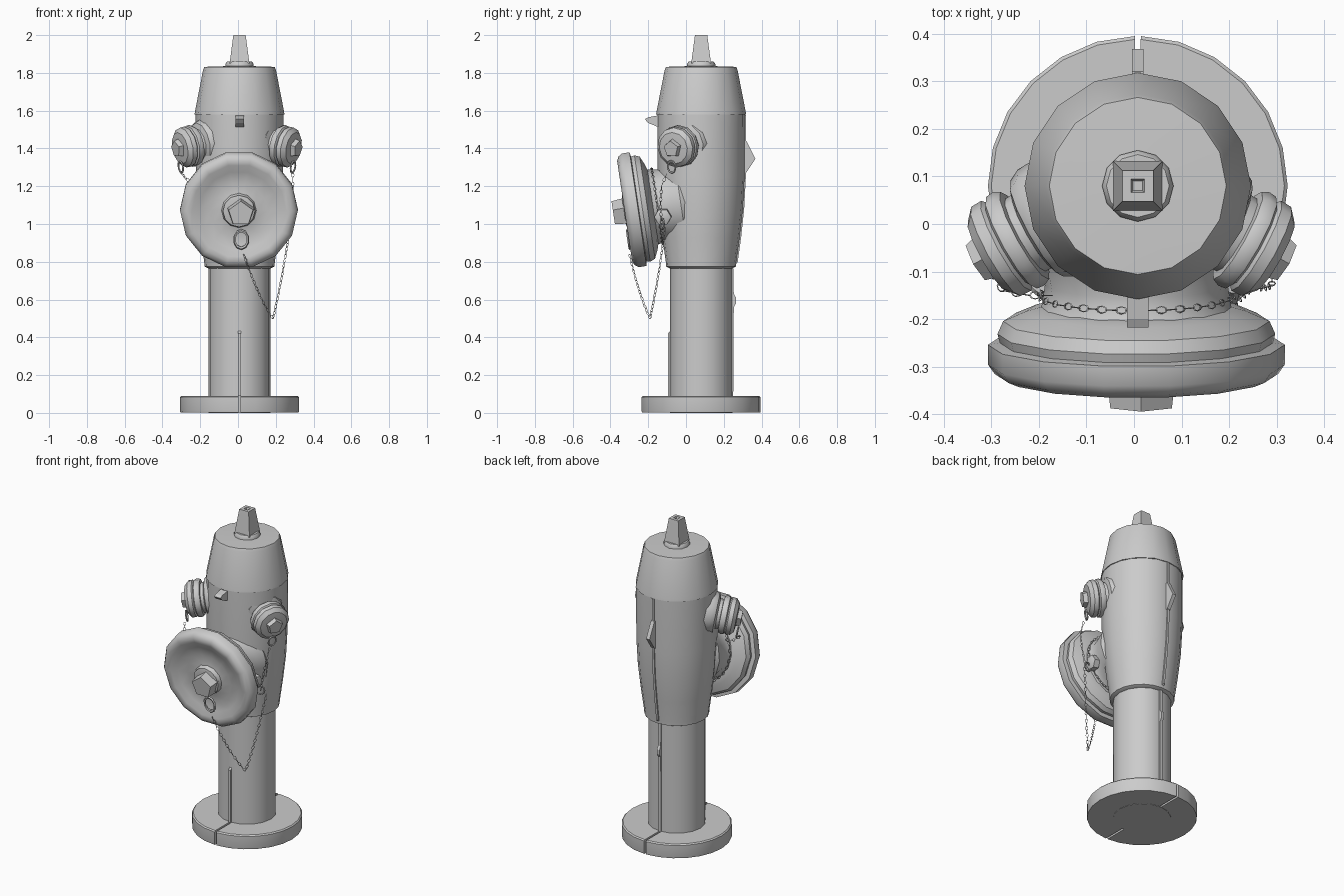
import bpy, bmesh, math
from mathutils import Vector, Matrix

if "Cube" in bpy.data.objects:
    bpy.data.objects.remove(bpy.data.objects["Cube"])

CX, CY = 0.008, 0.08          # main axis of the hydrant


def finish(name, bm, angle=35):
    bmesh.ops.recalc_face_normals(bm, faces=bm.faces)
    me = bpy.data.meshes.new(name)
    bm.to_mesh(me)
    bm.free()
    ob = bpy.data.objects.new(name, me)
    bpy.context.collection.objects.link(ob)
    if angle:
        bpy.ops.object.select_all(action='DESELECT')
        ob.select_set(True)
        bpy.context.view_layer.objects.active = ob
        bpy.ops.object.shade_smooth_by_angle(angle=math.radians(angle))
    return ob


def frame(origin, direction):
    """Matrix whose local z points along direction."""
    d = Vector(direction).normalized()
    return Matrix.Translation(origin) @ d.to_track_quat('Z', 'Y').to_matrix().to_4x4()


def lathe(name, profile, segs, mat, angle=35, phase=0.0, sweep=None):
    """Spin (radius, height) pairs round local z and cap both ends.
    With a sweep the outline is an arc closed by its chord."""
    step = sweep / (segs - 1) if sweep else 2 * math.pi / segs
    bm = bmesh.new()
    rings = []
    for r, h in profile:
        rings.append([bm.verts.new(mat @ Vector((r * math.cos(a), r * math.sin(a), h)))
                      for a in (phase + step * i for i in range(segs))])
    for a, b in zip(rings, rings[1:]):
        for i in range(segs):
            j = (i + 1) % segs
            bm.faces.new((a[i], a[j], b[j], b[i]))
    bm.faces.new(rings[0])
    bm.faces.new(rings[-1])
    return finish(name, bm, angle)


def prism(name, yz, width, x=CX):
    """Extrude a y-z outline sideways."""
    bm = bmesh.new()
    sides = [[bm.verts.new((x + s * width / 2, y, z)) for y, z in yz] for s in (-1, 1)]
    n = len(yz)
    for i in range(n):
        j = (i + 1) % n
        bm.faces.new((sides[0][i], sides[0][j], sides[1][j], sides[1][i]))
    for s in sides:
        bm.faces.new(s)
    return finish(name, bm, 0)


def add_ring(bm, mat, R, r, n=8, m=4, stretch=1.0):
    rings = []
    for i in range(n):
        a = 2 * math.pi * i / n
        rings.append([bm.verts.new(mat @ Vector((
            (R + r * math.cos(b)) * math.cos(a) * stretch,
            (R + r * math.cos(b)) * math.sin(a),
            r * math.sin(b)))) for b in (2 * math.pi * k / m for k in range(m))])
    for i in range(n):
        for k in range(m):
            p, q, l = rings[i], rings[(i + 1) % n], (k + 1) % m
            bm.faces.new((p[k], q[k], q[l], p[l]))


def chain(name, points, pitch=0.022):
    """Links set along a polyline, each turned a quarter from the last."""
    bm = bmesh.new()
    pts = [Vector(p) for p in points]
    k = 0
    for a, b in zip(pts, pts[1:]):
        n = max(1, round((b - a).length / pitch))
        rot = (b - a).to_track_quat('X', 'Z').to_matrix().to_4x4()
        for i in range(n):
            spot = Matrix.Translation(a.lerp(b, (i + 0.5) / n))
            add_ring(bm, spot @ rot @ Matrix.Rotation(k * math.pi / 2, 4, 'X'),
                     0.007, 0.0015, 8, 3, 1.6)
            k += 1
    return finish(name, bm, 60)


def ring(name, mat, R, r, stretch=1.0):
    bm = bmesh.new()
    add_ring(bm, mat, R, r, 10, 5, stretch)
    return finish(name, bm, 60)


axis = Matrix.Translation((CX, CY, 0))

# Base flange in two halves, leaving a slot front and back
gap = 0.02
for side, start in (("right", -math.pi / 2), ("left", math.pi / 2)):
    lathe(side + "_base_half", [(0.313, 0.002), (0.315, 0.01), (0.315, 0.083), (0.308, 0.09)], 13,
          axis, 35, start + gap, math.pi - 2 * gap)

# Stem, barrel and bonnet
lathe("stem", [(0.165, 0.0), (0.165, 0.79)], 16, axis)
lathe("barrel", [(0.165, 0.765), (0.185, 0.775), (0.187, 0.80), (0.205, 0.93), (0.222, 1.08),
                 (0.231, 1.25), (0.232, 1.585)], 20, axis)
lathe("bonnet", [(0.22, 1.578), (0.238, 1.58), (0.236, 1.595), (0.193, 1.815), (0.186, 1.832),
                 (0.06, 1.836)], 16, axis)
lathe("bonnet_washer", [(0.075, 1.83), (0.075, 1.847), (0.066, 1.86)], 12, axis)
lathe("operating_nut", [(0.074, 1.85), (0.072, 1.862), (0.046, 2.0), (0.02, 2.0), (0.014, 1.985)],
      4, axis, 20, math.pi / 4)

# Seams and cast lugs
prism("front_tab", [(-0.12, 1.58), (-0.2, 1.565), (-0.218, 1.555), (-0.2, 1.535), (-0.14, 1.51)], 0.045)
prism("front_seam", [(-0.07, 0.09), (-0.096, 0.09), (-0.096, 0.42), (-0.07, 0.45)], 0.014)
prism("back_seam_lower", [(0.23, 0.09), (0.25, 0.09), (0.253, 0.56), (0.265, 0.58), (0.265, 0.61),
                          (0.253, 0.63), (0.25, 0.77), (0.23, 0.77)], 0.018)
prism("back_seam_upper", [(0.25, 0.775), (0.274, 0.80), (0.292, 0.93), (0.308, 1.08), (0.317, 1.25),
                          (0.318, 1.578), (0.25, 1.578)], 0.014)
prism("back_lug", [(0.29, 1.26), (0.318, 1.27), (0.368, 1.345), (0.32, 1.44), (0.29, 1.44)], 0.024)

# Large front outlet, its axis dipping slightly
t = math.radians(8.5)
front = frame((0.005, -0.325, 1.068), (0, -math.cos(t), -math.sin(t)))
lathe("front_outlet_neck", [(0.19, -0.36), (0.218, -0.30), (0.203, -0.25), (0.192, -0.20),
                            (0.20, -0.15), (0.235, -0.11), (0.235, -0.08)], 16, front)
lathe("front_outlet_cap", [(0.05, -0.018), (0.10, -0.026), (0.15, -0.034), (0.21, -0.022),
                           (0.25, -0.004), (0.275, 0.0), (0.298, -0.010), (0.312, -0.03),
                           (0.312, -0.072), (0.287, -0.076), (0.292, -0.095), (0.280, -0.122),
                           (0.232, -0.143), (0.19, -0.155)], 14, front)
lathe("front_cap_boss", [(0.1, -0.04), (0.085, -0.01), (0.085, 0.0), (0.07, 0.004)], 12, front)
nut = frame((0.015, -0.325, 1.062), (0, -math.cos(t), -math.sin(t)))
lathe("front_cap_nut", [(0.076, -0.01), (0.068, 0.06)], 5, nut, 20, math.pi / 2)
ring("front_cap_eye", front @ Matrix.Translation(front.inverted().to_3x3() @ Vector((0.012, 0.02, -0.15))) @
     Matrix.Rotation(math.pi / 2, 4, 'Z'), 0.036, 0.007, 1.3)

# Two small side outlets
a = math.radians(29)
dip = math.tan(math.radians(10))
for side, s in (("left", -1), ("right", 1)):
    d = Vector((s * math.cos(a), -math.sin(a), -dip))
    m = frame((-0.006, CY + 0.02, 1.462), d)
    lathe(side + "_outlet_collar", [(0.13, 0.16), (0.128, 0.205), (0.115, 0.23), (0.088, 0.24),
                                    (0.086, 0.28)], 12, m)
    lathe(side + "_outlet_cap", [(0.08, 0.257), (0.105, 0.26), (0.112, 0.275), (0.110, 0.292),
                                 (0.100, 0.298), (0.108, 0.305), (0.107, 0.33), (0.085, 0.35),
                                 (0.055, 0.353)], 12, m)
    lathe(side + "_cap_nut", [(0.054, 0.34), (0.044, 0.378)], 5, m @ Matrix.Translation((0, 0, 0)), 20, 0.3)
    eye = m @ Vector((0, 0, 0.345)) + Vector((0, -0.012, -0.10))
    ring(side + "_cap_eye", frame(eye, d) @ Matrix.Rotation(math.pi / 2, 4, 'Z'), 0.024, 0.005, 1.3)

# Chain anchor on the right of the neck
lathe("chain_anchor", [(0.045, 0.0), (0.045, 0.035), (0.03, 0.042)], 6,
      frame((0.185, -0.12, 1.04), (1, -0.1, -0.1)))
ring("chain_anchor_eye", frame((0.24, -0.125, 1.0), (0.3, -1, 0)), 0.028, 0.005)

# Hanging chain from front cap to anchor, built as two sagging curves
left_end, low, right_end = Vector((0.03, -0.30, 0.84)), Vector((0.185, -0.19, 0.50)), Vector((0.275, -0.11, 0.98))
path = []
for p, q in ((left_end, low), (low, right_end)):
    for i in range(7):
        u = i / 7
        v = p.lerp(q, u)
        v.z -= 0.12 * u * (1 - u)
        path.append(v)
chain("front_cap_chain", path + [right_end])

# Chain looped round the neck, and drops from the side caps
loop = [front @ Vector((0.205 * math.cos(w), 0.205 * math.sin(w), -0.175))
        for w in (2 * math.pi * i / 20 for i in range(21))]
chain("neck_chain", loop)
chain("right_cap_chain", [(0.29, -0.10, 1.27), (0.29, -0.13, 1.2), (0.27, -0.135, 1.1), (0.25, -0.13, 1.0)])
chain("left_cap_chain", [(-0.30, -0.10, 1.27), (-0.275, -0.14, 1.24), (-0.22, -0.15, 1.2), (-0.17, -0.15, 1.19)])
